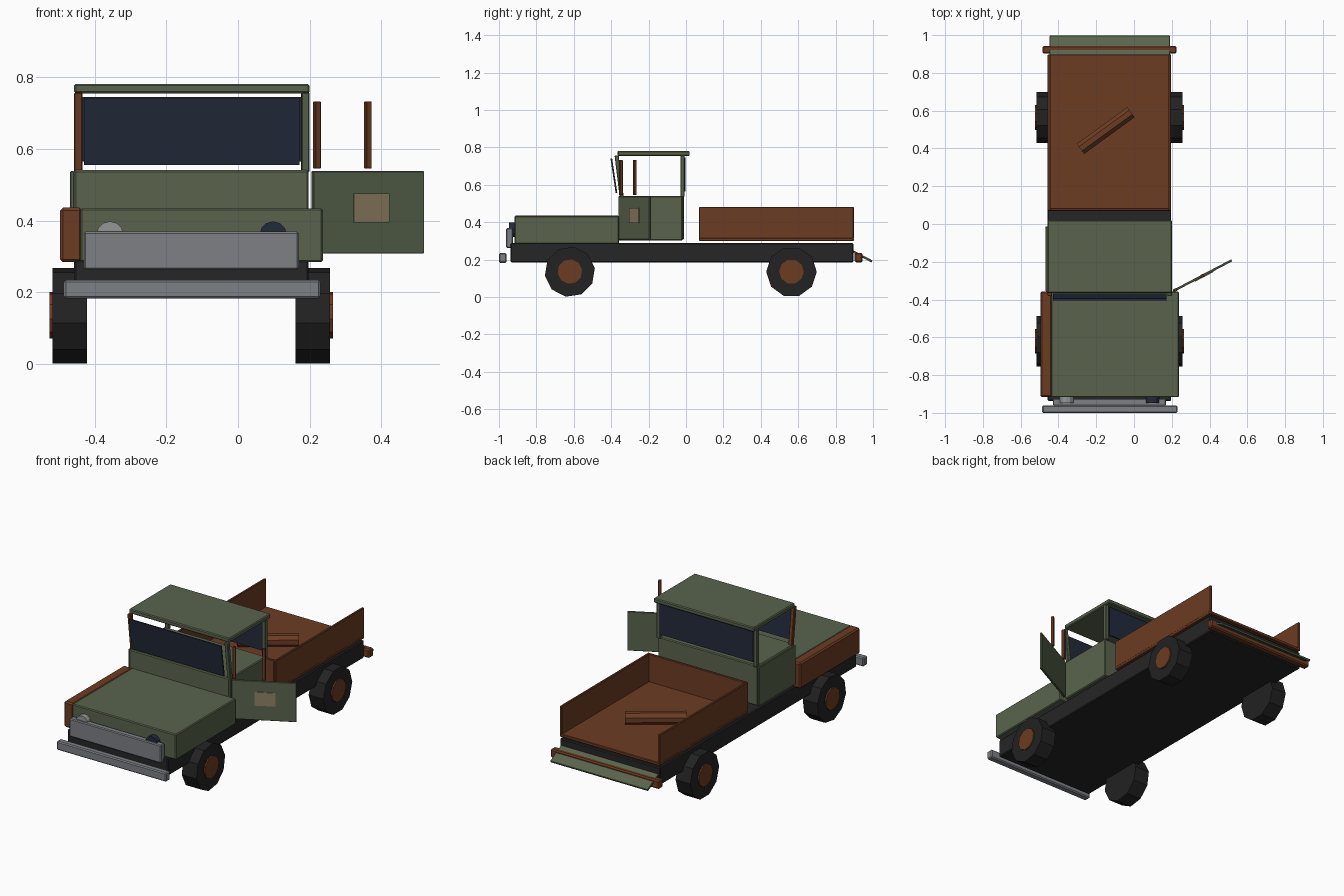
import bpy, bmesh, math
from mathutils import Matrix, Vector

if "Cube" in bpy.data.objects:
    bpy.data.objects.remove(bpy.data.objects["Cube"])


def mat(name, rgb):
    m = bpy.data.materials.new(name)
    m.diffuse_color = (*rgb, 1)
    m.use_nodes = True
    m.node_tree.nodes["Principled BSDF"].inputs["Base Color"].default_value = m.diffuse_color
    return m


GREEN = mat("olive_paint", (0.100, 0.127, 0.073))
RUST = mat("rust", (0.150, 0.045, 0.017))
DARK = mat("chassis_black", (0.019, 0.019, 0.019))
TIRE = mat("tire_black", (0.016, 0.016, 0.016))
GREY = mat("dull_metal", (0.205, 0.215, 0.230))
GLASS = mat("dark_glass", (0.016, 0.024, 0.043))
LAMP = mat("lamp_lens", (0.30, 0.31, 0.31))
TAN = mat("bare_primer", (0.27, 0.215, 0.125))


def finish(name, bm, material, bevel=0):
    bmesh.ops.recalc_face_normals(bm, faces=bm.faces)
    me = bpy.data.meshes.new(name)
    bm.to_mesh(me)
    bm.free()
    me.materials.append(material)
    ob = bpy.data.objects.new(name, me)
    bpy.context.collection.objects.link(ob)
    if bevel:
        b = ob.modifiers.new("edge", 'BEVEL')
        b.width = bevel
        b.segments = 1
    return ob


def box(name, x, y, z, material, bevel=0.005, lean=0, matrix=None):
    """Box from ranges; lean shifts the top in y."""
    bm = bmesh.new()
    bmesh.ops.create_cube(bm, size=1)
    for v in bm.verts:
        top = v.co.z > 0
        v.co = Vector((x[v.co.x > 0], y[v.co.y > 0] + (lean if top else 0), z[top]))
    if matrix:
        bm.transform(matrix)
    return finish(name, bm, material, bevel)


def cyl(name, loc, r, depth, sides, material, axis='X', spin=0.0):
    bm = bmesh.new()
    bmesh.ops.create_cone(bm, cap_ends=True, segments=sides, radius1=r, radius2=r, depth=depth)
    rot = Matrix.Rotation(math.pi / 2, 4, 'Y' if axis == 'X' else 'X')
    bm.transform(Matrix.Translation(loc) @ rot @ Matrix.Rotation(spin, 4, 'Z'))
    return finish(name, bm, material)


L, R = -0.457, 0.197   # body sides

# Chassis, hood and cab
box("chassis", (L, R), (-0.937, 0.895), (0.185, 0.289), DARK)
box("hood", (-0.44, 0.237), (-0.917, -0.358), (0.284, 0.434), GREEN)
box("rusty_fender", (-0.496, -0.434), (-0.917, -0.358), (0.284, 0.436), RUST, 0.008)
box("cab_body", (L, R), (-0.362, -0.018), (0.303, 0.541), GREEN)
box("left_door", (-0.468, -0.456), (-0.358, -0.012), (0.308, 0.538), GREEN, 0.003)
box("roof", (L, 0.2), (-0.366, 0.02), (0.755, 0.781), GREEN)

# Pillars and windows
box("left_front_pillar", (L, -0.433), (-0.355, -0.333), (0.535, 0.757), RUST, 0.003, -0.027)
box("right_front_pillar", (0.177, 0.2), (-0.355, -0.333), (0.535, 0.757), GREEN, 0.003, -0.027)
for side, x in (("left", (L, -0.434)), ("right", (0.176, 0.199))):
    box(side + "_rear_pillar", x, (-0.03, -0.008), (0.535, 0.757), GREEN, 0.003)
box("windshield", (-0.43, 0.171), (-0.376, -0.367), (0.555, 0.742), GLASS, 0, -0.028)
box("rear_window", (-0.435, 0.175), (-0.010, -0.002), (0.565, 0.745), GLASS, 0)

# Open right door, built along its length then swung about the hinge
swing = Matrix.Translation((0.208, -0.357, 0)) @ Matrix.Rotation(math.radians(27.7), 4, 'Z')
box("open_door", (0, 0.35), (-0.004, 0.008), (0.308, 0.538), GREEN, 0.002, matrix=swing)
box("door_patch", (0.126, 0.238), (-0.008, -0.003), (0.395, 0.475), TAN, 0, matrix=swing)
for i, x in enumerate((0.006, 0.166)):
    box(f"door_window_post_{i}", (x, x + 0.018), (-0.006, 0.01), (0.545, 0.732), RUST, 0.002, matrix=swing)

# Cargo bed with open rear
box("bed_floor", (L, R), (0.07, 0.897), (0.299, 0.317), RUST, 0.003)
box("bed_left_wall", (L, L + 0.015), (0.07, 0.897), (0.312, 0.481), RUST, 0.003)
box("bed_right_wall", (R - 0.015, R), (0.07, 0.897), (0.312, 0.481), RUST, 0.003)
box("bed_front_wall", (L + 0.012, R - 0.012), (0.07, 0.085), (0.312, 0.481), RUST, 0.003)

# Loose log on the bed floor
log = cyl("log", (0, 0, 0), 0.036, 0.33, 8, RUST, spin=math.pi / 8)
log.matrix_world = Matrix.Translation((-0.15, 0.495, 0.35)) @ Matrix.Rotation(math.radians(36), 4, 'Z')

# Dropped tailgate and bumpers
tilt = Matrix.Translation((0, 0.893, 0.25)) @ Matrix.Rotation(math.radians(-27.5), 4, 'X')
box("tailgate", (-0.447, 0.19), (0, 0.118), (-0.012, 0), GREEN, 0.002, matrix=tilt)
box("rear_bumper", (-0.484, 0.226), (0.902, 0.943), (0.185, 0.236), RUST, 0.007)
box("front_bumper", (-0.486, 0.230), (-1.0, -0.96), (0.183, 0.235), GREY, 0.006)

# Grille and headlights
box("grille", (-0.43, 0.17), (-0.962, -0.925), (0.263, 0.369), GREY)
cyl("left_headlight", (-0.357, -0.93, 0.36), 0.038, 0.034, 12, LAMP, 'Y')
cyl("broken_right_headlight", (0.098, -0.93, 0.36), 0.038, 0.034, 12, GLASS, 'Y')

# Wheels with rusty hub plates
for end, y, spin in (("front", -0.621, 0.15), ("rear", 0.564, 0.0)):
    for side, s in (("left", -1), ("right", 1)):
        cx = -0.13 + s * 0.339
        cyl(f"{end}_{side}_tire", (cx, y, 0.135), 0.135, 0.096, 10, TIRE, spin=spin)
        cyl(f"{end}_{side}_hub", (cx + s * 0.051, y, 0.136), 0.066, 0.010, 10, RUST, spin=spin)
